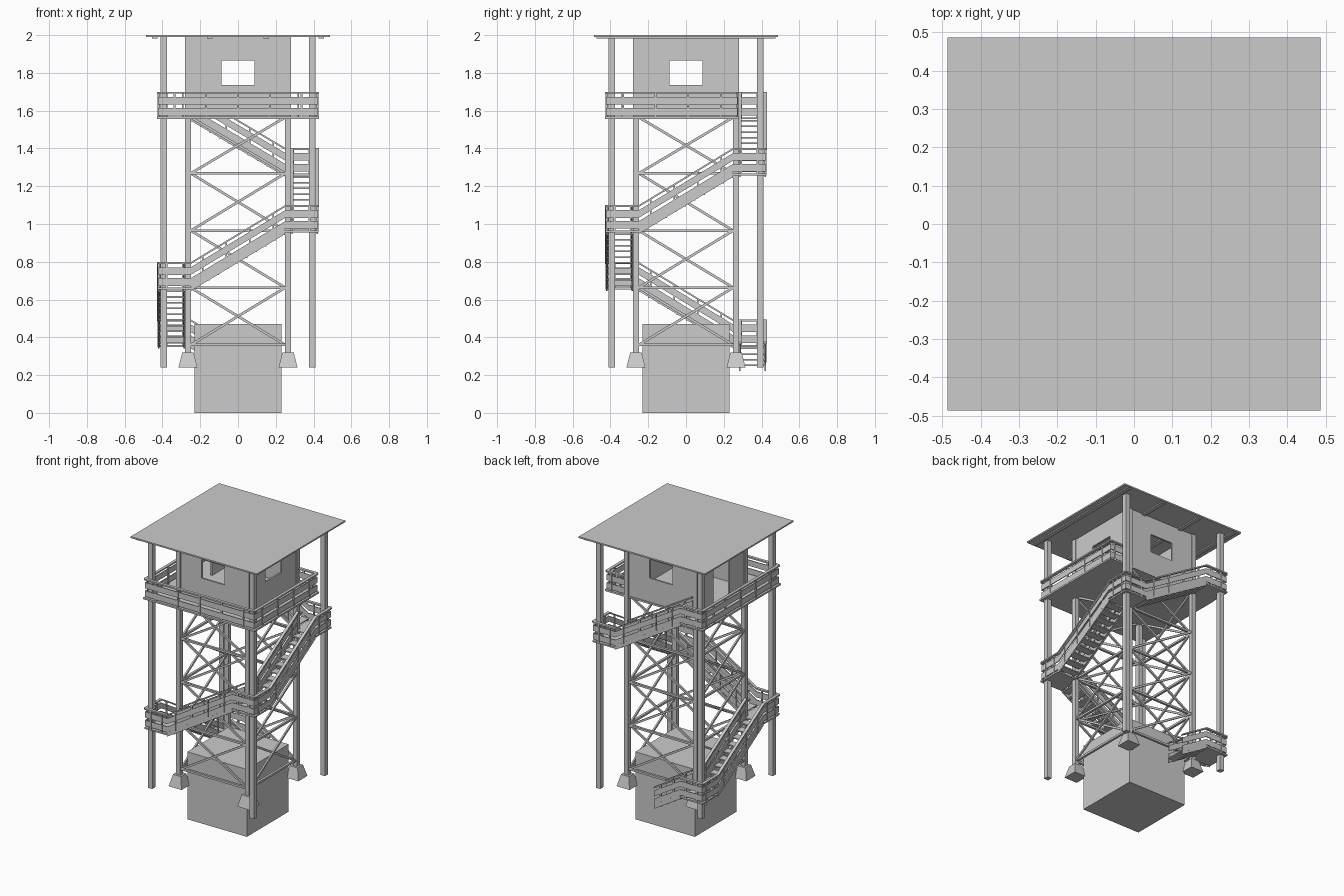
import bpy, bmesh, math
from mathutils import Vector, Matrix

if "Cube" in bpy.data.objects:
    bpy.data.objects.remove(bpy.data.objects["Cube"])


def finish(name, bm):
    bmesh.ops.recalc_face_normals(bm, faces=bm.faces)
    me = bpy.data.meshes.new(name)
    bm.to_mesh(me)
    bm.free()
    ob = bpy.data.objects.new(name, me)
    bpy.context.scene.collection.objects.link(ob)
    return ob


def plank(bm, a, b, z0, z1, t, k=0):
    """Board from a to b with vertical ends, z0..z1 about the line, t thick; turned k quarter turns."""
    a, b = Vector(a), Vector(b)
    n = Vector((a.y - b.y, b.x - a.x, 0)).normalized() * t / 2
    rot = Matrix.Rotation(k * math.pi / 2, 3, 'Z')
    v = [bm.verts.new(rot @ (p + s * n + Vector((0, 0, z))))
         for p in (a, b) for s, z in ((-1, z0), (1, z0), (1, z1), (-1, z1))]
    for f in ((0, 1, 2, 3), (4, 5, 6, 7), (0, 1, 5, 4), (1, 2, 6, 5), (2, 3, 7, 6), (3, 0, 4, 7)):
        bm.faces.new([v[i] for i in f])


def box(bm, x0, x1, y0, y1, z0, z1, k=0):
    y = (y0 + y1) / 2
    plank(bm, (x0, y, 0), (x1, y, 0), z0, z1, y1 - y0, k)


def railing(bm, a, b, k=0, posts=2):
    plank(bm, a, b, 0.125, 0.135, 0.02, k)
    plank(bm, a, b, 0.068, 0.108, 0.006, k)
    plank(bm, a, b, 0.010, 0.050, 0.006, k)
    a, b = Vector(a), Vector(b)
    d = (b - a).normalized() * 0.005
    for i in range(posts):
        p = a.lerp(b, (i + 0.5) / posts)
        plank(bm, p - d, p + d, 0.0, 0.126, 0.012, k)


SIGNS = [(sx, sy) for sx in (-1, 1) for sy in (-1, 1)]
LEG, POST, IN, OUT = 0.265, 0.392, 0.285, 0.42

# Solid base block
bm = bmesh.new()
box(bm, -0.23, 0.23, -0.23, 0.23, 0, 0.47)
finish("base_block", bm)

# Footings, tower legs and outer posts
for i, (sx, sy) in enumerate(SIGNS):
    bm = bmesh.new()
    m = Matrix.Translation((sx * LEG, sy * LEG, 0.28)) @ Matrix.Rotation(math.pi / 4, 4, 'Z')
    bmesh.ops.create_cone(bm, cap_ends=True, segments=4, radius1=0.05 * 2 ** 0.5,
                          radius2=0.03 * 2 ** 0.5, depth=0.08, matrix=m)
    finish(f"footing_{i}", bm)
    for name, c, w, z0 in (("tower_leg", LEG, 0.016, 0.3), ("outer_post", POST, 0.017, 0.24)):
        bm = bmesh.new()
        x, y = sx * c, sy * c
        box(bm, x - w, x + w, y - w, y + w, z0, 1.99)
        finish(f"{name}_{i}", bm)

# Horizontal beams and crossed braces on four sides
LEVELS = [0.36, 0.663, 0.965, 1.268, 1.565]
bm = bmesh.new()
for k in range(4):
    for z0, z1 in zip(LEVELS, LEVELS[1:]):
        plank(bm, (-0.25, -LEG, z0), (0.25, -LEG, z0), -0.007, 0.007, 0.016, k)
        plank(bm, (-0.25, -LEG - 0.006, z0), (0.25, -LEG - 0.006, z1), -0.008, 0.008, 0.011, k)
        plank(bm, (-0.25, -LEG + 0.006, z1), (0.25, -LEG + 0.006, z0), -0.008, 0.008, 0.011, k)
finish("cross_bracing", bm)


# Stair flights climbing round the tower, each ending in a corner landing
def flight(i, k, x0, z0, z1):
    x1 = 0.25
    treads, rails = bmesh.new(), bmesh.new()
    n = round((z1 - z0) / 0.03)
    for s in range(n):
        x = x0 + (x1 - x0) * s / n
        z = z0 + (z1 - z0) * (s + 0.5) / n
        box(treads, x - 0.004, x + 0.05, -OUT, -IN, z - 0.008, z, k)
    for y in (-OUT, -IN):
        a, b = (x0, y, z0), (x1, y, z1)
        plank(treads, a, b, -0.018, 0.012, 0.008, k)
        railing(rails, a, b, k, 4 if n > 6 else 2)
    finish(f"stair_treads_{i}", treads)
    finish(f"stair_railing_{i}", rails)
    bm = bmesh.new()
    box(bm, 0.25, OUT + 0.005, -OUT - 0.005, -0.25, z1 - 0.01, z1, k)
    finish(f"landing_{i}", bm)
    bm = bmesh.new()
    railing(bm, (0.25, -OUT, z1), (OUT, -OUT, z1), k)
    railing(bm, (OUT, -OUT, z1), (OUT, -0.25, z1), k)
    finish(f"landing_railing_{i}", bm)


flight(0, 2, 0.05, 0.24, LEVELS[0])
for i in range(4):
    flight(i + 1, (3 + i) % 4, -0.25, LEVELS[i], LEVELS[i + 1])

# Lookout deck and its railing
D = LEVELS[-1]
bm = bmesh.new()
box(bm, -0.43, 0.43, -0.43, 0.28, D - 0.008, D + 0.004)
finish("deck", bm)
bm = bmesh.new()
railing(bm, (-OUT, -OUT, D), (OUT, -OUT, D), 0, 5)
railing(bm, (OUT, -OUT, D), (OUT, 0.27, D), 0, 4)
railing(bm, (-OUT, 0.25, D), (-OUT, -OUT, D), 0, 4)
railing(bm, (OUT, 0.27, D), (IN, 0.27, D))
finish("deck_railing", bm)

# Cabin walls: windows on three sides, doorway on the left
bm = bmesh.new()
for k in range(4):
    W, y0, y1 = 0.088, -0.274, -0.262
    box(bm, -0.25, -W, y0, y1, D, 1.99, k)
    box(bm, W, 0.25, y0, y1, D, 1.99, k)
    box(bm, -W, W, y0, y1, 1.865, 1.99, k)
    if k != 3:
        box(bm, -W, W, y0, y1, D, 1.735, k)
finish("cabin_walls", bm)

# Flat roof on rafters
bm = bmesh.new()
box(bm, -0.487, 0.487, -0.487, 0.487, 1.99, 2.0)
finish("roof", bm)
bm = bmesh.new()
for x in (-0.44, -0.15, 0.15, 0.44):
    box(bm, x - 0.015, x + 0.015, -0.475, 0.475, 1.982, 1.991)
finish("rafters", bm)
